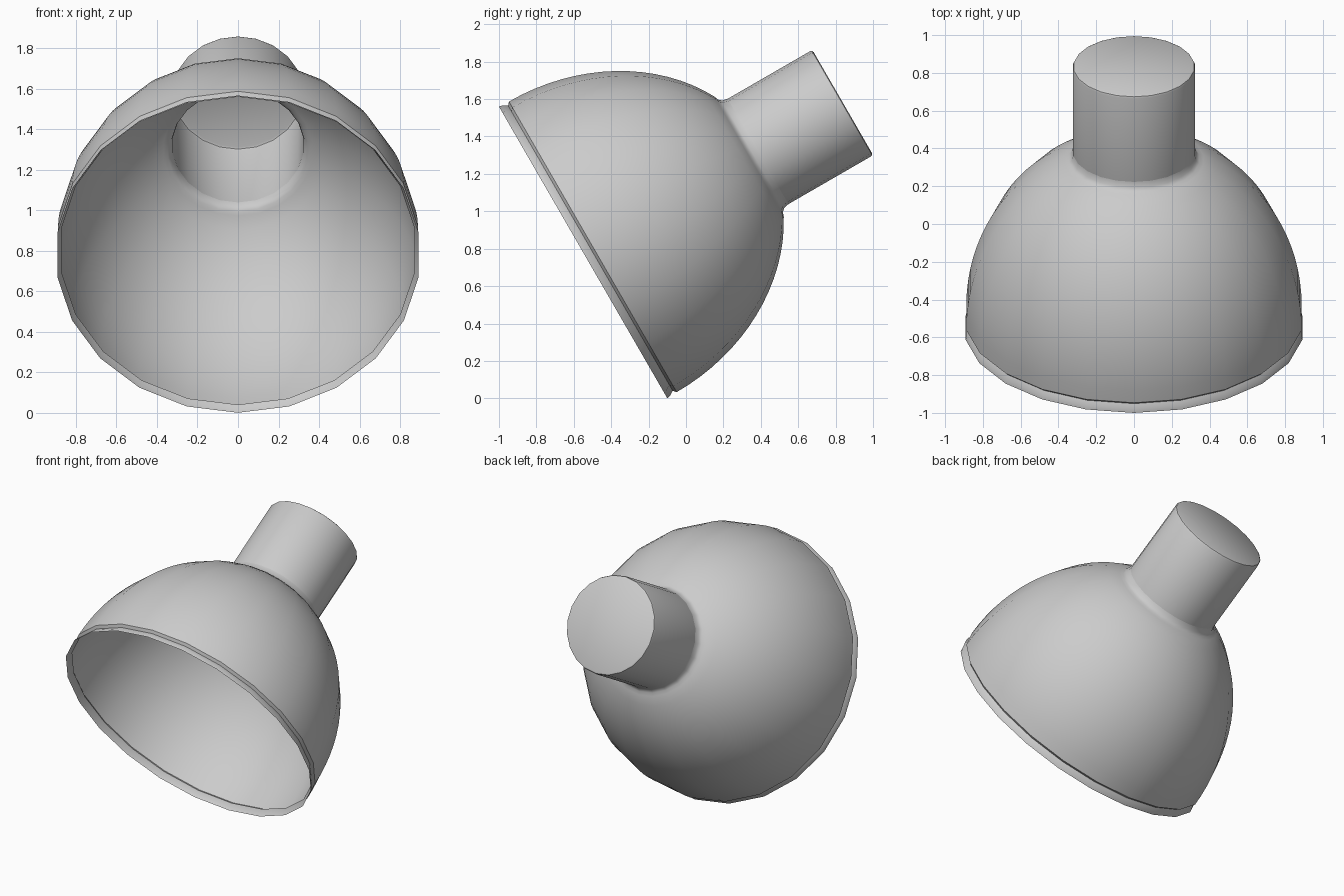
import bpy, bmesh, math
from mathutils import Matrix, Vector

cube = bpy.data.objects.get("Cube")
if cube:
    bpy.data.objects.remove(cube, do_unlink=True)

SEGMENTS = 22
RIM_CENTRE = Vector((0, -0.55, 0.78))
# Local z is the lamp axis, pointing back and 30 degrees up
TILT = Matrix.Translation(RIM_CENTRE) @ Matrix.Rotation(math.radians(-60), 4, 'X')

grey = bpy.data.materials.new("light grey")
grey.use_nodes = True
colour = (0.6, 0.6, 0.6, 1)
grey.diffuse_color = colour
grey.node_tree.nodes["Principled BSDF"].inputs["Base Color"].default_value = colour


def lathe(name, profile, cap=False):
    """Spin (distance along axis, radius) points round the lamp axis."""
    bm = bmesh.new()
    rings = []
    for s, r in profile:
        ring = []
        for i in range(SEGMENTS):
            a = 2 * math.pi * i / SEGMENTS
            ring.append(bm.verts.new((r * math.sin(a), r * math.cos(a), s)))
        rings.append(ring)
    for low, high in zip(rings, rings[1:]):
        for i in range(SEGMENTS):
            j = (i + 1) % SEGMENTS
            bm.faces.new((low[j], low[i], high[i], high[j]))
    if cap:
        bm.faces.new(list(reversed(rings[-1])))
    bm.transform(TILT)
    mesh = bpy.data.meshes.new(name)
    bm.to_mesh(mesh)
    bm.free()
    mesh.materials.append(grey)
    obj = bpy.data.objects.new(name, mesh)
    bpy.context.collection.objects.link(obj)
    bpy.ops.object.select_all(action='DESELECT')
    obj.select_set(True)
    bpy.context.view_layer.objects.active = obj
    bpy.ops.object.shade_smooth_by_angle(angle=math.radians(35))
    return obj


# Flared lip with a notch where it meets the dome
lathe("rim_lip", [(0, 0.9), (0.02, 0.896), (0.045, 0.88), (0.06, 0.897)])

# Open dome: elliptical section that stops at the neck
START, LENGTH, RADIUS = 0.06, 0.965, 0.897
STEPS = 16
END = math.acos(0.37 / RADIUS)
DEPTH = LENGTH / math.sin(END)
dome = []
for k in range(STEPS + 1):
    t = END * k / STEPS
    dome.append((START + DEPTH * math.sin(t), RADIUS * math.cos(t)))
# Small fillet into the neck
dome += [(1.032, 0.348), (1.05, 0.332), (1.08, 0.325)]
lathe("shade_dome", dome)

# Closed cylindrical socket with a slightly rounded end
lathe("socket_neck", [(1.08, 0.325), (1.588, 0.325), (1.598, 0.321), (1.603, 0.312)], cap=True)
